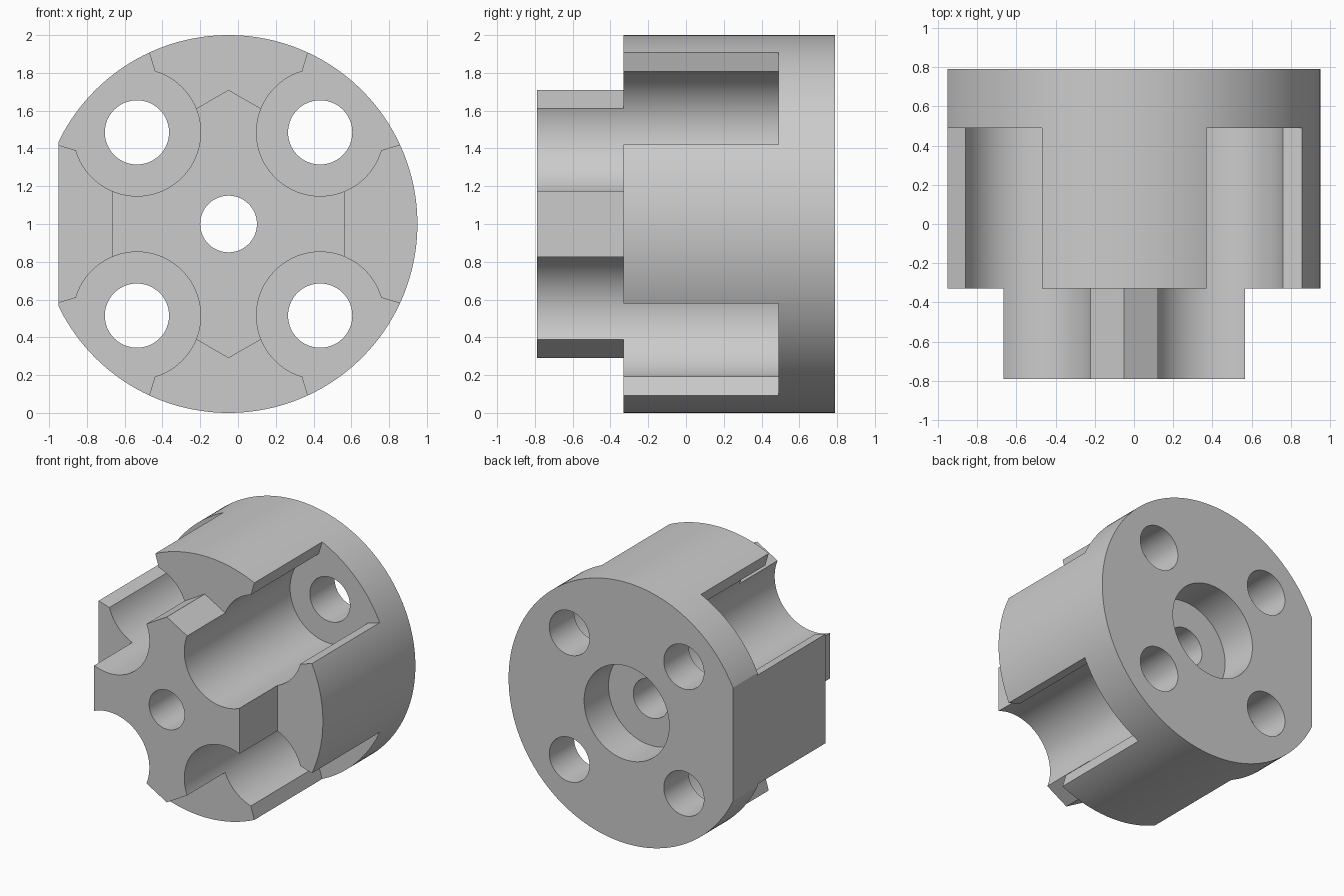
import bpy, bmesh
from math import sin, cos, pi, radians

CX, CZ = -0.05, 1.0      # axis of the hub
FRONT, SHOULDER, FLOOR, BACK = -0.79, -0.33, 0.49, 0.79
BOLT = 0.485             # bolt offset from the axis

cube = bpy.data.objects.get("Cube")
if cube:
    bpy.data.objects.remove(cube, do_unlink=True)

grey = bpy.data.materials.new("plain grey")
grey.use_nodes = True
colour = (0.6, 0.6, 0.6, 1)
grey.diffuse_color = colour
grey.node_tree.nodes["Principled BSDF"].inputs["Base Color"].default_value = colour


def arc(x, z, r, start=0, end=360, n=96):
    """Points on an arc, without a repeated point on a full circle."""
    last = n if end - start == 360 else n - 1
    angles = [radians(start + (end - start) * i / last) for i in range(n)]
    return [(x + r * cos(a), z + r * sin(a)) for a in angles]


def prism(name, points, y0, y1):
    """Extrude an x/z profile, given relative to the axis, along y."""
    bm = bmesh.new()
    face = bm.faces.new([bm.verts.new((CX + x, y0, CZ + z)) for x, z in points])
    moved = bmesh.ops.extrude_face_region(bm, geom=[face])["geom"]
    verts = [v for v in moved if isinstance(v, bmesh.types.BMVert)]
    bmesh.ops.translate(bm, verts=verts, vec=(0, y1 - y0, 0))
    bmesh.ops.recalc_face_normals(bm, faces=bm.faces)
    mesh = bpy.data.meshes.new(name)
    bm.to_mesh(mesh)
    bm.free()
    mesh.materials.append(grey)
    obj = bpy.data.objects.new(name, mesh)
    bpy.context.collection.objects.link(obj)
    return obj


def combine(target, tool, operation):
    """Apply a boolean and remove the tool."""
    tool.hide_render = True
    mod = target.modifiers.new(operation, "BOOLEAN")
    mod.operation, mod.object, mod.solver = operation, tool, "EXACT"
    bpy.context.view_layer.objects.active = target
    bpy.ops.object.modifier_apply(modifier=mod.name)
    bpy.data.objects.remove(tool, do_unlink=True)


# Round body with a hexagonal boss on the front
hub = prism("hub_body", arc(0, 0, 1, n=160), SHOULDER, BACK)
combine(hub, prism("boss", arc(0, 0, 0.71, 30, 390, 6), FRONT, 0), "UNION")

# Flat on the right side
flat = [(-1.2, -1.2), (-0.9, -1.2), (-0.9, 1.2), (-1.2, 1.2)]
combine(hub, prism("flat_cutter", flat, -1, 1), "DIFFERENCE")

# Four flared bolt pockets, each with a through hole
pocket = arc(BOLT, BOLT, 0.337, 106.3, 343.7, 64) + [(1.11, 0.48), (1.11, 1.11), (0.48, 1.11)]
for sx in (-1, 1):
    for sz in (-1, 1):
        outline = [(sx * x, sz * z) for x, z in pocket]
        combine(hub, prism("pocket_cutter", outline, -1, FLOOR), "DIFFERENCE")
        hole = arc(sx * BOLT, sz * BOLT, 0.17, n=64)
        combine(hub, prism("bolt_cutter", hole, -1, 1), "DIFFERENCE")

# Centre bore and the counterbore at the back
combine(hub, prism("bore_cutter", arc(0, 0, 0.15, n=64), -1, 1), "DIFFERENCE")
combine(hub, prism("counterbore_cutter", arc(0, 0, 0.36), FLOOR + 0.005, 1), "DIFFERENCE")

# Smooth the curved walls and keep the machined edges sharp
bpy.ops.object.select_all(action="DESELECT")
hub.select_set(True)
bpy.context.view_layer.objects.active = hub
bpy.ops.object.shade_smooth_by_angle(angle=pi / 9)
